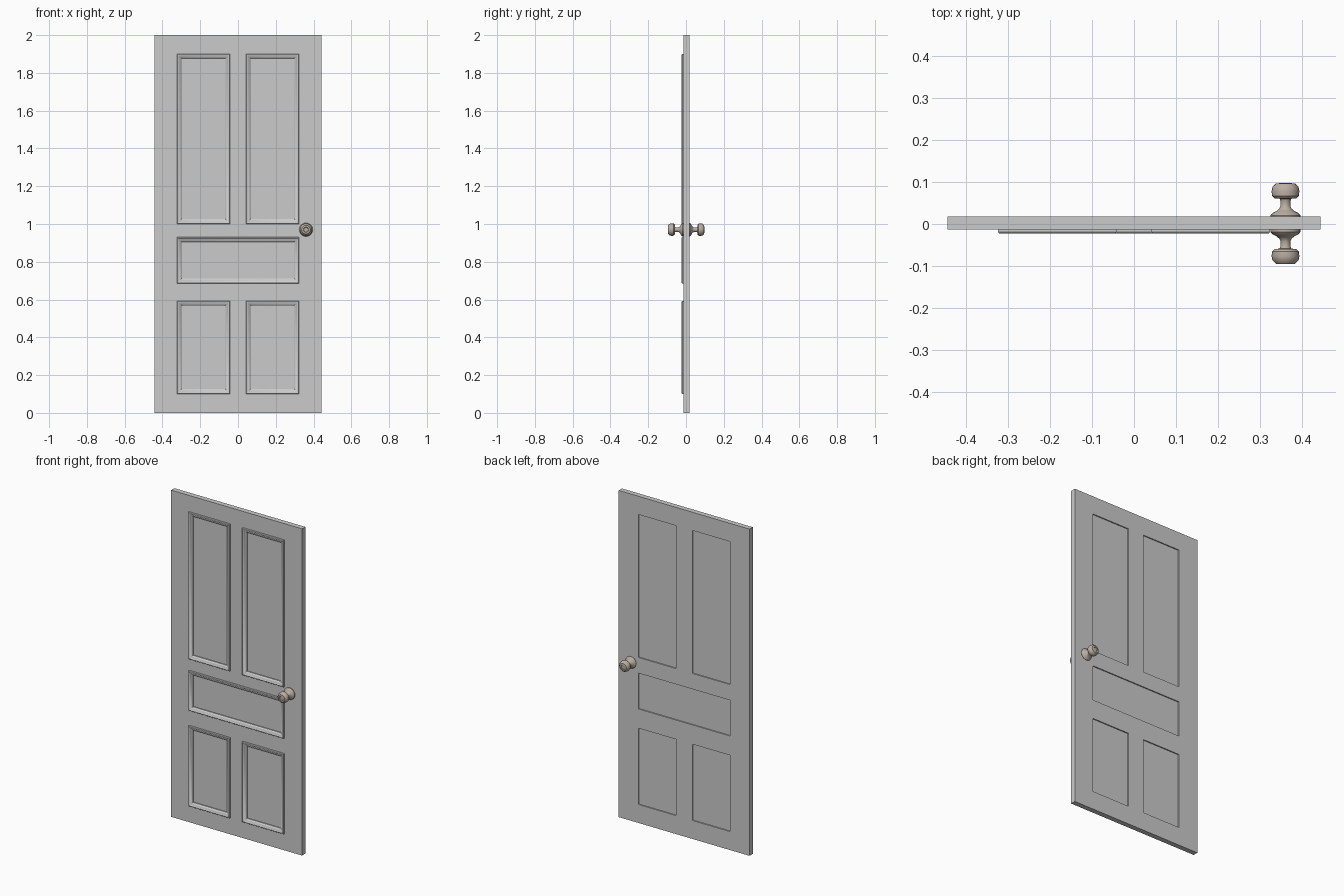
import bpy, bmesh, math
from mathutils import Vector

if "Cube" in bpy.data.objects:
    bpy.data.objects.remove(bpy.data.objects["Cube"])

FRONT, BACK = -0.0135, 0.018
KNOB_X, KNOB_Z = 0.36, 0.97


def make_object(name, bm):
    bmesh.ops.recalc_face_normals(bm, faces=bm.faces)
    mesh = bpy.data.meshes.new(name)
    bm.to_mesh(mesh)
    bm.free()
    ob = bpy.data.objects.new(name, mesh)
    bpy.context.collection.objects.link(ob)
    return ob


def smooth(ob, angle):
    bpy.ops.object.select_all(action='DESELECT')
    ob.select_set(True)
    bpy.context.view_layer.objects.active = ob
    bpy.ops.object.shade_smooth_by_angle(angle=math.radians(angle))


def box(name, x0, x1, y0, y1, z0, z1):
    bm = bmesh.new()
    bmesh.ops.create_cube(bm, size=1)
    for v in bm.verts:
        v.co = Vector((x0 + (v.co.x + .5) * (x1 - x0),
                       y0 + (v.co.y + .5) * (y1 - y0),
                       z0 + (v.co.z + .5) * (z1 - z0)))
    return make_object(name, bm)


def moulding(name, x0, x1, z0, z1, profile):
    """Mitred sweep of (inset, y) points around a rectangle."""
    bm = bmesh.new()
    loops = []
    for d, y in profile:
        loops.append([bm.verts.new((x, y, z)) for x, z in
                      ((x0 + d, z0 + d), (x1 - d, z0 + d),
                       (x1 - d, z1 - d), (x0 + d, z1 - d))])
    for i, a in enumerate(loops):
        b = loops[(i + 1) % len(loops)]
        for j in range(4):
            k = (j + 1) % 4
            bm.faces.new((a[j], a[k], b[k], b[j]))
    return make_object(name, bm)


def lathe(name, profile, sides=20):
    """Revolve (radius, y) points around the knob axis."""
    bm = bmesh.new()
    rings = [[bm.verts.new((KNOB_X + r * math.cos(2 * math.pi * i / sides), y,
                            KNOB_Z + r * math.sin(2 * math.pi * i / sides)))
              for i in range(sides)] for r, y in profile]
    for a, b in zip(rings, rings[1:]):
        for i in range(sides):
            k = (i + 1) % sides
            bm.faces.new((a[i], a[k], b[k], b[i]))
    bm.faces.new(rings[0])
    bm.faces.new(rings[-1])
    return make_object(name, bm)


# Stiles and rails: grid of cells with the panel openings left out
xs = [-0.443, -0.31, -0.055, 0.055, 0.31, 0.443]
zs = [0, 0.113, 0.58, 0.698, 0.917, 1.013, 1.888, 2.0]
holes = {(1, 1), (3, 1), (1, 3), (2, 3), (3, 3), (1, 5), (3, 5)}
bm = bmesh.new()
grid = [[bm.verts.new((x, FRONT, z)) for z in zs] for x in xs]
for i in range(len(xs) - 1):
    for j in range(len(zs) - 1):
        if (i, j) not in holes:
            bm.faces.new((grid[i][j], grid[i + 1][j],
                          grid[i + 1][j + 1], grid[i][j + 1]))
bmesh.ops.delete(bm, geom=[v for v in bm.verts if not v.link_faces],
                 context='VERTS')
ext = bmesh.ops.extrude_face_region(bm, geom=bm.faces[:],
                                    use_keep_orig=True)['geom']
bmesh.ops.translate(bm, vec=(0, BACK - FRONT, 0),
                    verts=[g for g in ext if isinstance(g, bmesh.types.BMVert)])
make_object("door_frame", bm)

# Recessed panels and their raised front mouldings
openings = {
    "upper_left": (xs[1], xs[2], zs[5], zs[6]),
    "upper_right": (xs[3], xs[4], zs[5], zs[6]),
    "middle": (xs[1], xs[4], zs[3], zs[4]),
    "lower_left": (xs[1], xs[2], zs[1], zs[2]),
    "lower_right": (xs[3], xs[4], zs[1], zs[2]),
}
trim = [(0, FRONT + 0.001), (0, -0.019), (0.003, -0.023), (0.008, -0.023),
        (0.012, -0.020), (0.017, -0.018), (0.022, -0.012),
        (0.026, -0.010), (0.026, 0.0), (0.015, 0.0), (0.015, FRONT + 0.001)]
for name, (x0, x1, z0, z1) in openings.items():
    box(name + "_panel", x0, x1, -0.004, 0.011, z0, z1)
    m = 0.013
    smooth(moulding(name + "_moulding", x0 - m, x1 + m, z0 - m, z1 + m, trim), 35)

# Door knobs: one turned profile, mirrored to the back
brass = bpy.data.materials.new("knob_metal")
brass.diffuse_color = (0.50, 0.43, 0.37, 1)
brass.use_nodes = True
brass.node_tree.nodes["Principled BSDF"].inputs["Base Color"].default_value = brass.diffuse_color
# (radius, distance out from the door face)
turning = [(0.036, -0.002), (0.036, 0.005), (0.031, 0.011), (0.021, 0.016),
           (0.015, 0.021), (0.012, 0.027), (0.012, 0.040), (0.014, 0.045),
           (0.026, 0.046), (0.032, 0.052), (0.033, 0.063), (0.031, 0.073),
           (0.023, 0.081), (0.014, 0.082), (0.012, 0.079), (0.004, 0.079)]
for name, face, side in (("front_knob", FRONT, -1), ("back_knob", BACK, 1)):
    knob = lathe(name, [(r, face + side * (d - (0.003 if side > 0 else 0)))
                        for r, d in turning])
    knob.data.materials.append(brass)
    smooth(knob, 35)
